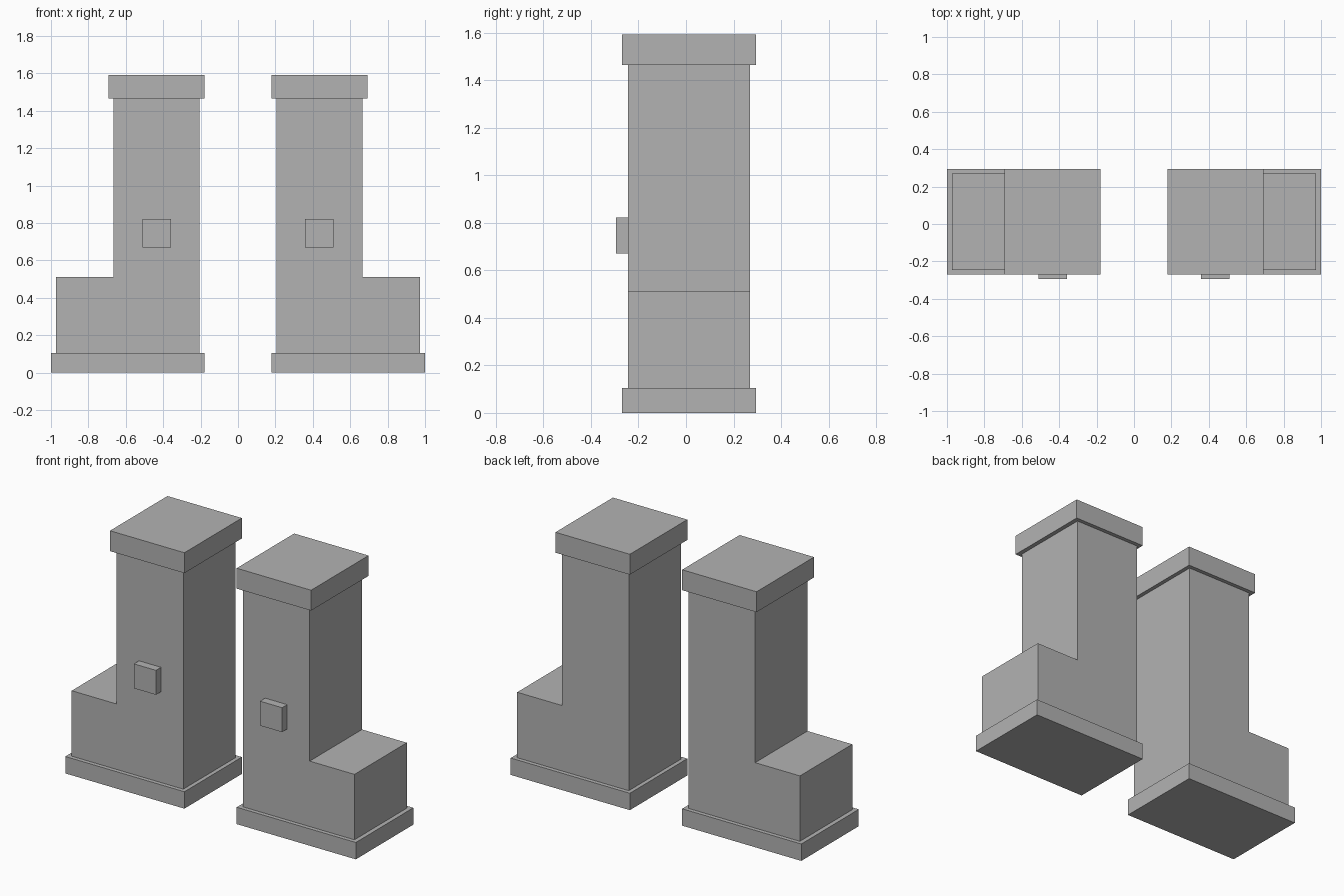
import bpy
import bmesh

if "Cube" in bpy.data.objects:
    bpy.data.objects.remove(bpy.data.objects["Cube"])

grey = bpy.data.materials.new("stone_grey")
grey.diffuse_color = (0.45, 0.45, 0.45, 1)
grey.use_nodes = True
grey.node_tree.nodes["Principled BSDF"].inputs["Base Color"].default_value = grey.diffuse_color


def extrude_profile(name, profile, y0, y1, side):
    """Extrude an x-z outline from y0 to y1; side = -1 mirrors it across x = 0."""
    bm = bmesh.new()
    face = bm.faces.new([bm.verts.new((side * x, y0, z)) for x, z in profile])
    new = bmesh.ops.extrude_face_region(bm, geom=[face])["geom"]
    verts = [v for v in new if isinstance(v, bmesh.types.BMVert)]
    bmesh.ops.translate(bm, verts=verts, vec=(0, y1 - y0, 0))
    bmesh.ops.recalc_face_normals(bm, faces=bm.faces)
    mesh = bpy.data.meshes.new(name)
    bm.to_mesh(mesh)
    bm.free()
    mesh.materials.append(grey)
    obj = bpy.data.objects.new(name, mesh)
    bpy.context.collection.objects.link(obj)


def rect(x0, x1, z0, z1):
    return [(x0, z0), (x1, z0), (x1, z1), (x0, z1)]


for label, side in (("left", -1), ("right", 1)):
    # Plinth under the pillar and its outer step
    extrude_profile(label + "_plinth", rect(0.18, 1.0, 0, 0.105), -0.27, 0.295, side)
    # L-shaped shaft: tall pillar with a low step on the outside
    shaft = [(0.205, 0.105), (0.973, 0.105), (0.973, 0.512),
             (0.665, 0.512), (0.665, 1.465), (0.205, 1.465)]
    extrude_profile(label + "_pillar", shaft, -0.245, 0.27, side)
    # Overhanging cap
    extrude_profile(label + "_cap", rect(0.18, 0.692, 1.465, 1.592), -0.27, 0.295, side)
    # Square boss on the front
    extrude_profile(label + "_front_boss", rect(0.358, 0.51, 0.67, 0.822), -0.295, -0.245, side)
